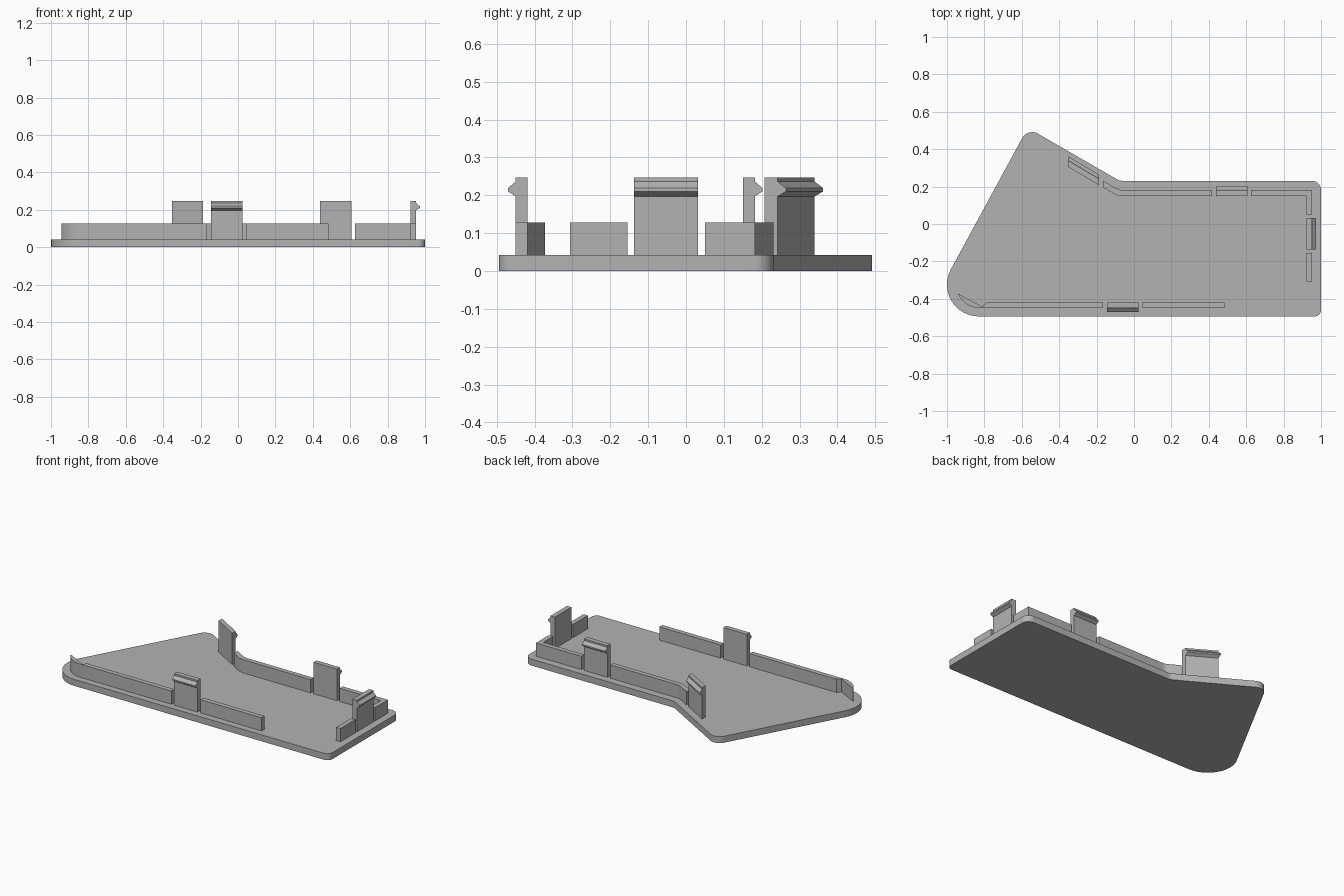
import bpy
import bmesh
import math
from mathutils import Vector

if "Cube" in bpy.data.objects:
    bpy.data.objects.remove(bpy.data.objects["Cube"], do_unlink=True)

PLATE_TOP, RIB_TOP, CLIP_TOP = 0.042, 0.128, 0.247
FRONT, BACK, SIDE = -0.45, 0.182, 0.952   # outer faces of the wall line
WALL = 0.031

grey = bpy.data.materials.new("plain grey")
grey.use_nodes = True
grey.diffuse_color = (0.45, 0.45, 0.45, 1)
grey.node_tree.nodes["Principled BSDF"].inputs["Base Color"].default_value = (0.45, 0.45, 0.45, 1)


def extrude(name, points, offset):
    """Extrude a closed 3D outline along an offset vector."""
    bm = bmesh.new()
    face = bm.faces.new([bm.verts.new(p) for p in points])
    moved = bmesh.ops.extrude_face_region(bm, geom=[face])["geom"]
    bmesh.ops.translate(bm, vec=offset, verts=[v for v in moved if isinstance(v, bmesh.types.BMVert)])
    bm.faces.ensure_lookup_table()
    if not face.is_valid or len([f for f in bm.faces if len(f.verts) == len(points)]) < 2:
        bm.faces.new([bm.verts[i] for i in range(len(points))])
    bmesh.ops.recalc_face_normals(bm, faces=bm.faces)
    mesh = bpy.data.meshes.new(name)
    bm.to_mesh(mesh)
    bm.free()
    mesh.materials.append(grey)
    obj = bpy.data.objects.new(name, mesh)
    bpy.context.collection.objects.link(obj)
    bpy.ops.object.select_all(action="DESELECT")
    obj.select_set(True)
    bpy.context.view_layer.objects.active = obj
    bpy.ops.object.shade_smooth_by_angle(angle=math.radians(25))
    return obj


def rounded(corners, steps=12):
    """Round each (x, y, radius) corner of an outline with an arc."""
    out = []
    for i, (x, y, r) in enumerate(corners):
        p = Vector((x, y))
        if r == 0:
            out.append(p)
            continue
        a = (Vector(corners[i - 1][:2]) - p).normalized()
        b = (Vector(corners[(i + 1) % len(corners)][:2]) - p).normalized()
        half = a.angle(b) / 2
        centre = p + (a + b).normalized() * r / math.sin(half)
        start = p + a * r / math.tan(half) - centre
        end = p + b * r / math.tan(half) - centre
        sweep = start.angle(end)
        for k in range(steps + 1):
            t = k / steps
            out.append(centre + (start * math.sin((1 - t) * sweep) + end * math.sin(t * sweep)) / math.sin(sweep))
    return out


def slab(name, outline, bottom, top):
    return extrude(name, [(p[0], p[1], bottom) for p in outline], (0, 0, top - bottom))


def rib(name, x0, x1, y0, y1):
    return slab(name, [(x0, y0), (x1, y0), (x1, y1), (x0, y1)], PLATE_TOP, RIB_TOP)


def clip(name, start, outward, along):
    """Upright tab with a blunt hook on its outer face."""
    profile = [(-WALL, PLATE_TOP), (0, PLATE_TOP), (0, 0.197), (0.02, 0.21),
               (0.02, 0.219), (0, 0.236), (0, CLIP_TOP), (-WALL, CLIP_TOP)]
    pts = [(start[0] + outward[0] * d, start[1] + outward[1] * d, z) for d, z in profile]
    return extrude(name, pts, (along[0], along[1], 0))


# Base plate
slab("base_plate", rounded([(1, -0.494, 0.035), (1, 0.231, 0.05), (-0.077, 0.231, 0.06),
                            (-0.568, 0.514, 0.06), (-1.116, -0.494, 0.17)]), 0, PLATE_TOP)

# Front ribs, the left one ending in a crescent that follows the round corner
rib("front_rib_right", -0.79, -0.165, FRONT, FRONT + WALL)
rib("front_rib_left", 0.045, 0.484, FRONT, FRONT + WALL)
arc = [(-0.82 + 0.135 * math.cos(math.radians(a)), -0.315 + 0.135 * math.sin(math.radians(a)))
       for a in range(205, 271, 5)]
slab("corner_crescent", arc + [(-0.79, FRONT), (-0.79, FRONT + WALL), (-0.81, FRONT + 0.008)],
     PLATE_TOP, RIB_TOP)

# Back rib with a bend toward the wide end
slab("back_rib", rounded([(0.417, BACK, 0), (-0.08, BACK, 0.06), (-0.165, 0.231, 0),
                          (-0.165, 0.196, 0), (-0.09, BACK - WALL, 0.09), (0.417, BACK - WALL, 0)]),
     PLATE_TOP, RIB_TOP)

# Narrow end ribs
inner = SIDE - WALL
slab("back_corner_rib", [(0.626, BACK), (SIDE, BACK), (SIDE, 0.05), (inner, 0.05),
                         (inner, BACK - WALL), (0.626, BACK - WALL)], PLATE_TOP, RIB_TOP)
rib("side_rib", inner, SIDE, -0.307, -0.154)

# Snap clips
clip("front_clip", (-0.144, FRONT), (0, -1), (0.168, 0))
clip("back_clip", (0.438, BACK), (0, 1), (0.168, 0))
clip("side_clip", (SIDE, -0.137), (1, 0), (0, 0.169))
clip("slanted_clip", (-0.353, 0.34), (0, 1.1), (0.166, -0.098))
